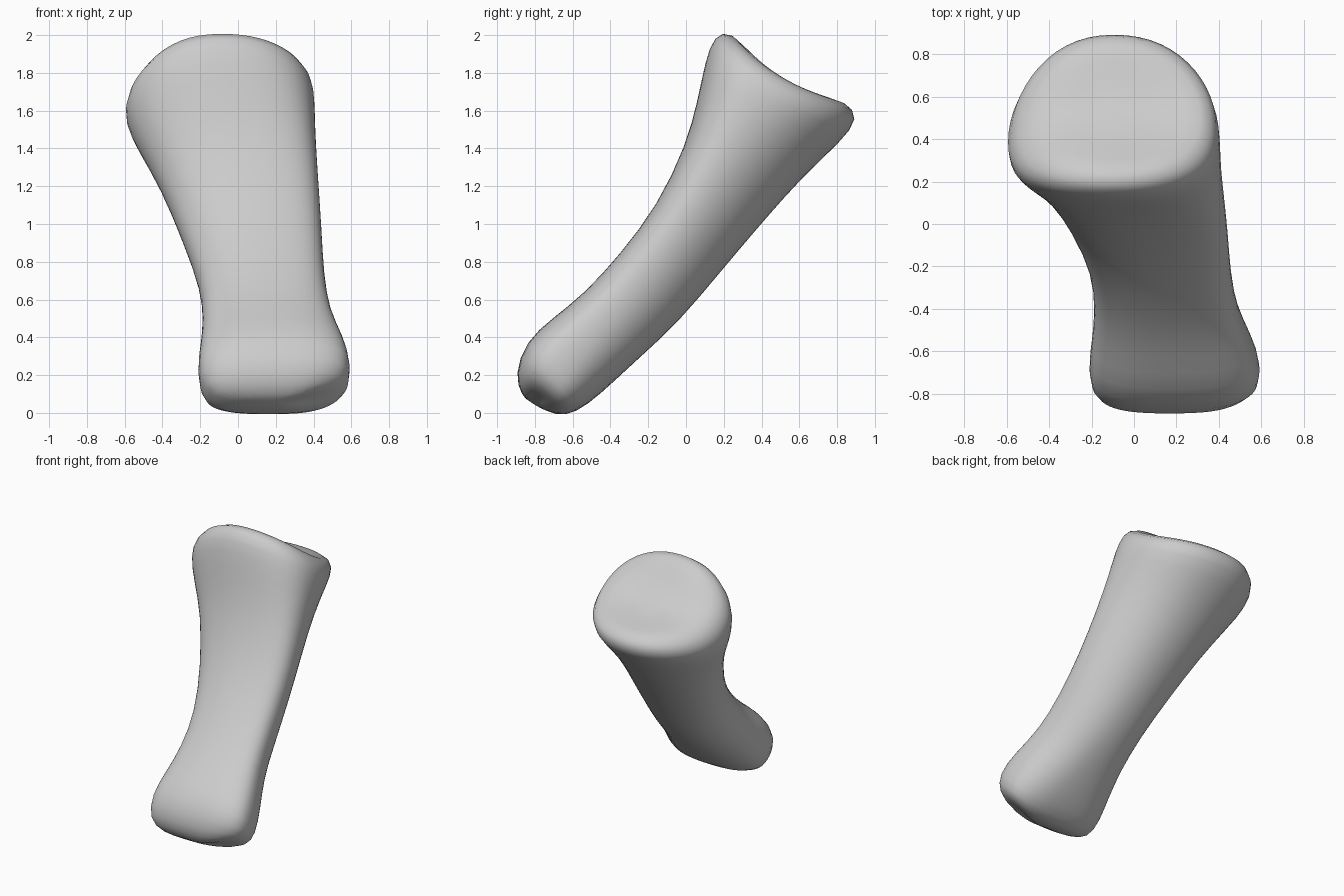
import bpy, bmesh, math
from mathutils import Vector

cube = bpy.data.objects.get("Cube")
if cube:
    bpy.data.objects.remove(cube, do_unlink=True)

SIDES = 28

# Cross-sections from the lower end to the upper joint face:
# front point (y, z), back point (y, z), x range,
# shifts of the -x and +x sides along the shaft, and towards the front, squareness
SECTIONS = [
    ((-.87, .09), (-.74, .01), (-.08, .47), (0, .06), (0, 0), 2.8),
    ((-.91, .20), (-.64, -.025), (-.19, .575), (0, .06), (0, 0), 3.0),
    ((-.85, .38), (-.52, .04), (-.22, .605), (0, 0), (.05, .1), 2.8),
    ((-.71, .50), (-.38, .165), (-.20, .565), (0, 0), (.1, .2), 2.5),
    ((-.54, .63), (-.23, .305), (-.185, .49), (0, 0), (.12, .28), 2.3),
    ((-.35, .84), (-.04, .475), (-.20, .457), (0, 0), (.12, .32), 2.2),
    ((-.15, 1.10), (.18, .74), (-.30, .445), (0, 0), (.12, .33), 2.1),
    ((0, 1.42), (.40, 1.0), (-.42, .425), (0, 0), (.12, .3), 2.1),
    ((.06, 1.65), (.63, 1.26), (-.54, .412), (-.06, -.02), (.1, .25), 2.1),
    ((.10, 1.86), (.82, 1.43), (-.605, .41), (-.13, -.05), (.1, .18), 2.15),
    ((.145, 2.0), (.925, 1.56), (-.595, .40), (-.17, -.07), (.1, .1), 2.2),
    ((.24, 2.03), (.85, 1.65), (-.51, .335), (-.13, -.06), (.05, .05), 2.1),
    ((.36, 1.87), (.72, 1.67), (-.33, .16), (-.04, -.02), (0, 0), 2.0),
]


def rounded(v, power):
    return math.copysign(abs(v) ** (2 / power), v)


def add_ring(bm, front, back, xs, shifts, leans, power):
    """Closed superellipse spanning the front and back points."""
    f, b = Vector((0, *front)), Vector((0, *back))
    mid, half = (f + b) / 2, (f - b) / 2
    along = Vector((0, half.z, -half.y)).normalized()
    if along.z < 0:
        along.negate()
    ring = []
    for i in range(SIDES):
        a = math.tau * i / SIDES
        u, v = rounded(math.cos(a), power), rounded(math.sin(a), power)
        v += leans[u > 0] * (1 - v * v)
        p = mid + half * v + along * (abs(u) ** 2.5 * shifts[u > 0])
        p.x = (xs[0] + xs[1]) / 2 + u * (xs[1] - xs[0]) / 2
        ring.append(bm.verts.new(p))
    return ring


def close_end(bm, ring, centre):
    tip = bm.verts.new(centre)
    for i in range(SIDES):
        bm.faces.new((ring[i], ring[(i + 1) % SIDES], tip))


# Shaft with both joint ends
bm = bmesh.new()
rings = [add_ring(bm, *s) for s in SECTIONS]
for low, high in zip(rings, rings[1:]):
    for i in range(SIDES):
        j = (i + 1) % SIDES
        bm.faces.new((low[i], low[j], high[j], high[i]))
close_end(bm, rings[0], (.2, -.81, .045))
close_end(bm, rings[-1], (-.09, .53, 1.74))
bmesh.ops.recalc_face_normals(bm, faces=bm.faces)
mesh = bpy.data.meshes.new("bone")
bm.to_mesh(mesh)
bm.free()
bone = bpy.data.objects.new("bone", mesh)
bpy.context.collection.objects.link(bone)
for face in mesh.polygons:
    face.use_smooth = True
bone.modifiers.new("smoothing", "SUBSURF").levels = 1
bone.modifiers["smoothing"].render_levels = 1

# Plain grey surface
grey = bpy.data.materials.new("light grey")
grey.use_nodes = True
grey.diffuse_color = (.6, .6, .6, 1)
grey.node_tree.nodes["Principled BSDF"].inputs["Base Color"].default_value = (.6, .6, .6, 1)
mesh.materials.append(grey)
